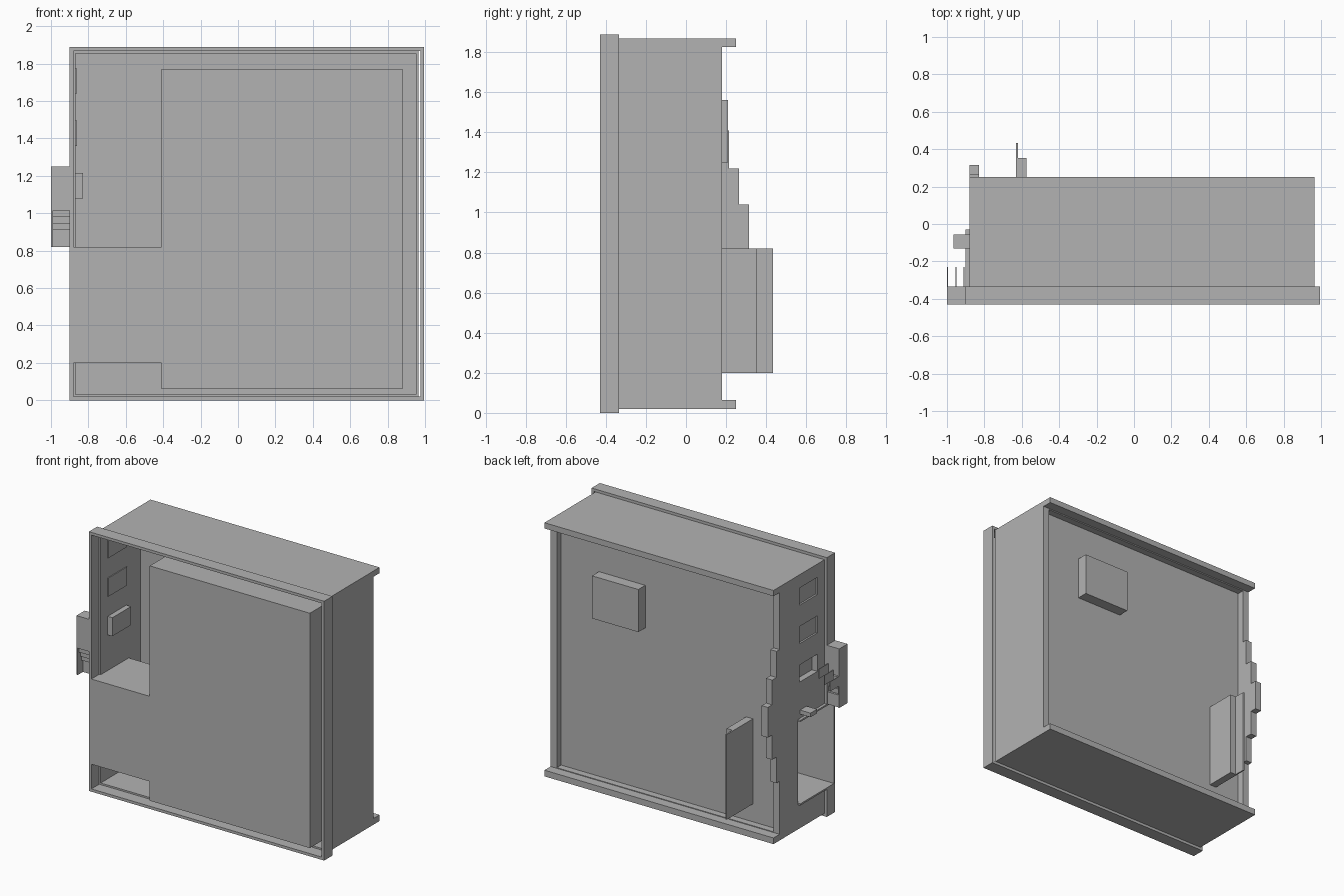
import bpy

cube = bpy.data.objects.get("Cube")
if cube:
    bpy.data.objects.remove(cube, do_unlink=True)

grey = bpy.data.materials.new("plain_grey")
grey.use_nodes = True
COLOUR = (0.45, 0.45, 0.45, 1)
grey.diffuse_color = COLOUR
grey.node_tree.nodes["Principled BSDF"].inputs["Base Color"].default_value = COLOUR


def box(name, x, y, z):
    """Box spanning the given (low, high) range on each axis."""
    corners = [(a, b, c) for a in x for b in y for c in z]
    faces = [(0, 1, 3, 2), (4, 6, 7, 5), (0, 4, 5, 1),
             (2, 3, 7, 6), (0, 2, 6, 4), (1, 5, 7, 3)]
    mesh = bpy.data.meshes.new(name)
    mesh.from_pydata(corners, [], faces)
    mesh.materials.append(grey)
    obj = bpy.data.objects.new(name, mesh)
    bpy.context.collection.objects.link(obj)
    return obj


def cut(target, cutter):
    mod = target.modifiers.new("cut", 'BOOLEAN')
    mod.operation, mod.object, mod.solver = 'DIFFERENCE', cutter, 'EXACT'
    cutter.hide_render = True
    cutter.hide_viewport = True
    cutter.display_type = 'WIRE'


def frame(name, x, y, z, width):
    """Four bars around a rectangle, returned as left, right, bottom, top."""
    inner = (z[0] + width, z[1] - width)
    return [box(name + "_left", (x[0], x[0] + width), y, inner),
            box(name + "_right", (x[1] - width, x[1]), y, inner),
            box(name + "_bottom", x, y, (z[0], z[0] + width)),
            box(name + "_top", x, y, (z[1] - width, z[1]))]


FRONT, LIP_BACK, REAR, PANEL = -0.43, -0.335, 0.18, 0.13
BODY_X, BODY_Z = (-0.88, 0.965), (0.02, 1.867)
POCKET_Y, POCKET_Z = (FRONT, -0.03), (0.2, 0.82)
THIN = 0.012

# Thin-walled case with a wider lip around the open front
walls = frame("case_wall", BODY_X, (LIP_BACK - 0.005, REAR), BODY_Z, THIN)
lip = frame("front_lip", (-0.9, 0.995), (FRONT, LIP_BACK), (0, 1.888), 0.02)
frame("rear_rim", BODY_X, (PANEL, REAR), BODY_Z, 0.05)
box("rear_panel", BODY_X, (PANEL - 0.01, PANEL), BODY_Z)
for label, z in (("bottom", (0.02, 0.065)), ("top", (1.825, 1.867))):
    box("rear_flange_" + label, BODY_X, (REAR, 0.25), z)

# Opening in the side wall and lip for the pocket
pocket_cutter = box("pocket_cutter", (-0.95, -0.82), (-0.5, -0.03), POCKET_Z)
cut(walls[0], pocket_cutter)
cut(lip[0], pocket_cutter)

# Side windows with shallow pans, the lowest one deeper
WINDOW_Y = (-0.26, -0.045)
for i, (low, depth) in enumerate(((1.64, -0.862), (1.36, -0.862), (1.08, -0.83))):
    z = (low, low + 0.135)
    cut(walls[0], box(f"window_cutter_{i}", (-0.95, -0.85), WINDOW_Y, z))
    box(f"window_back_{i}", (depth - 0.005, depth), WINDOW_Y, z)
    for label, y in (("front", WINDOW_Y[0]), ("rear", WINDOW_Y[1] - 0.005)):
        box(f"window_{label}_{i}", (-0.88, depth), (y, y + 0.005), z)
    for label, h in (("sill", z[0]), ("head", z[1] - 0.005)):
        box(f"window_{label}_{i}", (-0.88, depth), WINDOW_Y, (h, h + 0.005))

# Large inner block and the side pocket sharing its front face
box("inner_block", (-0.41, 0.88), (FRONT, PANEL - 0.01), (0.06, 1.77))
POCKET_X = (-0.9, -0.41)
box("pocket_front", POCKET_X, (FRONT, FRONT + THIN), POCKET_Z)
box("pocket_floor", POCKET_X, POCKET_Y, (0.2, 0.2 + THIN))
box("pocket_roof", POCKET_X, POCKET_Y, (0.82 - THIN, 0.82))
box("pocket_back", (-0.88, -0.41), (-0.03, -0.03 + THIN), POCKET_Z)

# Stepped edge on the rear, symmetric about its middle
MIDDLE = 0.93
for i, (half, depth) in enumerate(((0.11, 0.315), (0.29, 0.265), (0.48, 0.215))):
    box(f"rear_step_{i}", (-0.88, -0.83), (REAR, depth),
        (MIDDLE - half, MIDDLE + half))

# Rear block and upright plate
box("rear_block", (0.237, 0.61), (PANEL, 0.21), (1.25, 1.56))
box("upright_plate", (-0.63, -0.62), (PANEL, 0.433), POCKET_Z)
box("upright_backing", (-0.62, -0.575), (PANEL, 0.353), POCKET_Z)

# Small outside stair with side plate, slats and fins
box("stair_head", (-1, -0.88), (FRONT, LIP_BACK), (1.05, 1.25))
box("stair_side", (-1, -0.99), (FRONT, LIP_BACK), (0.82, 1.05))
for i in range(5):
    top = 1.05 - i * 0.035
    low = top - 0.035 if i < 4 else 0.82
    y = FRONT + i * 0.015
    box(f"stair_tread_{i}", (-1, -0.88), (y, y + 0.03), (low, top))
for i, x in enumerate((-1, -0.955, -0.912)):
    box(f"stair_fin_{i}", (x, x + 0.005), (LIP_BACK, -0.23),
        (0.98 + i * 0.035, 1.05 + i * 0.035))

# Little bracket on the side wall
box("side_bracket", (-0.965, -0.88), (-0.13, -0.055), (0.85, 0.88))
